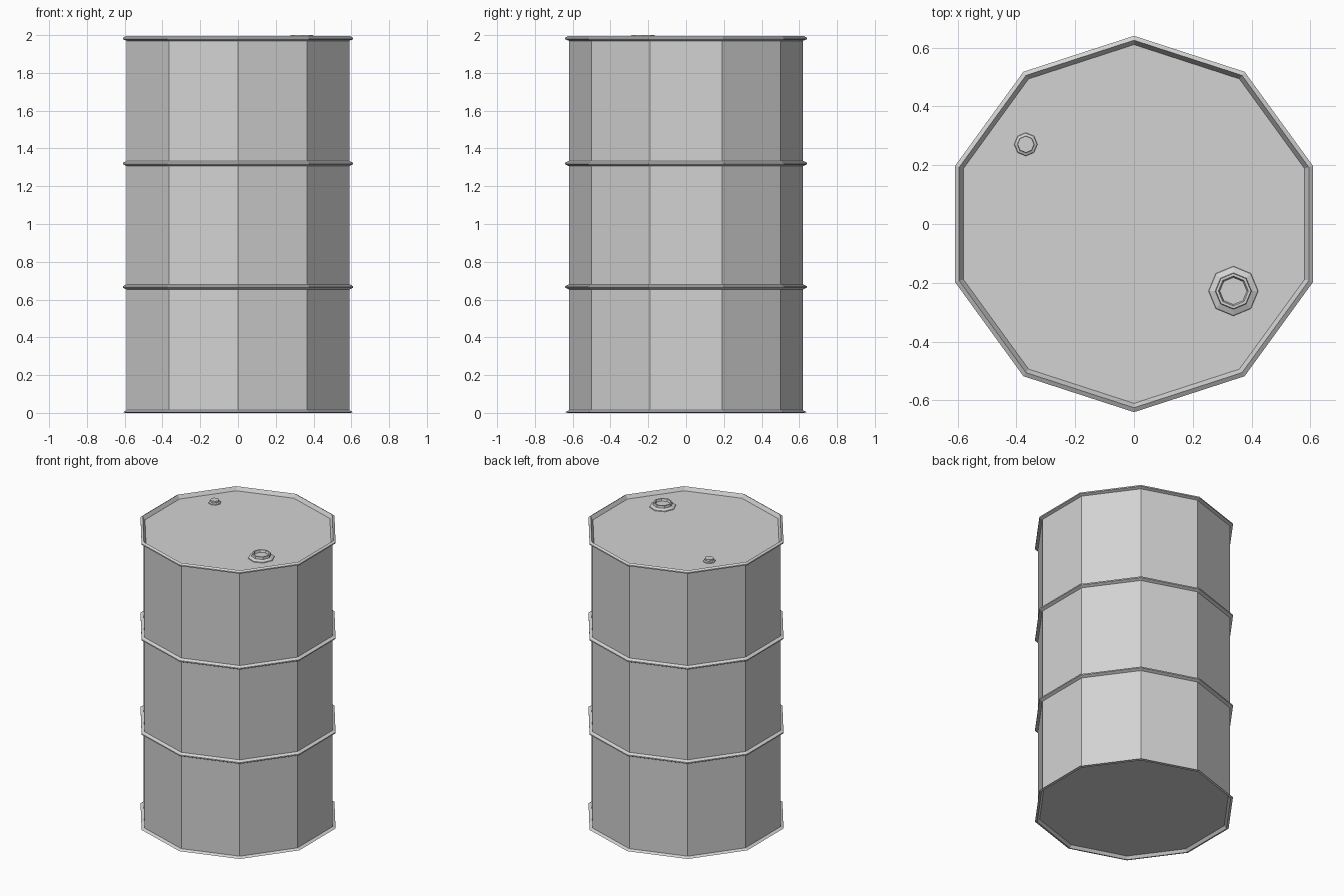
import bpy
import bmesh
from math import cos, sin, pi

cube = bpy.data.objects.get("Cube")
if cube:
    bpy.data.objects.remove(cube, do_unlink=True)

steel = bpy.data.materials.new("grey_steel")
steel.use_nodes = True
colour = (0.65, 0.65, 0.65, 1)
steel.diffuse_color = colour
steel.node_tree.nodes["Principled BSDF"].inputs["Base Color"].default_value = colour


def lathe(name, profile, sides, centre=(0, 0)):
    """Turn a (radius, height) profile; radius 0 closes it with a flat cap."""
    bm = bmesh.new()
    previous = None
    for radius, z in profile:
        if radius == 0:
            bm.faces.new(previous)
            continue
        ring = []
        for i in range(sides):
            a = pi / 2 + 2 * pi * i / sides
            ring.append(bm.verts.new((centre[0] + radius * cos(a),
                                      centre[1] + radius * sin(a), z)))
        if previous:
            for i in range(sides):
                j = (i + 1) % sides
                bm.faces.new((previous[i], previous[j], ring[j], ring[i]))
        elif profile[0] == profile[-1]:
            pass
        else:
            first = ring
        previous = ring
    if name == "drum_body":
        bm.faces.new(list(reversed(first)))
    bmesh.ops.recalc_face_normals(bm, faces=bm.faces)
    mesh = bpy.data.meshes.new(name)
    bm.to_mesh(mesh)
    bm.free()
    mesh.materials.append(steel)
    obj = bpy.data.objects.new(name, mesh)
    bpy.context.collection.objects.link(obj)
    return obj


SIDES = 10
BODY, RIB, CREST, INNER = 0.62, 0.64, 0.625, 0.61

# Body: recessed base, bottom lip, two hoops, top lip and recessed lid
profile = [(INNER, 0.018), (CREST, 0), (RIB, 0.004), (BODY, 0.014)]
for z in (0.667, 1.32):
    profile += [(BODY, z - 0.014), (RIB, z - 0.004),
                (RIB, z + 0.004), (BODY, z + 0.014)]
profile += [(BODY, 1.97), (RIB, 1.978), (RIB, 1.986),
            (CREST, 1.995), (INNER, 1.97), (0, 1.97)]
lathe("drum_body", profile, SIDES)

# Large filler bung with a hollow centre
lathe("large_bung",
      [(0.085, 1.969), (0.083, 1.975), (0.062, 1.984), (0.06, 2.0),
       (0.051, 2.0), (0.046, 1.985), (0, 1.985)], 8, (0.338, -0.228))

# Small vent plug
lathe("small_bung",
      [(0.04, 1.969), (0.038, 1.976), (0.029, 1.98), (0.028, 1.992),
       (0, 1.992)], 8, (-0.368, 0.271))
